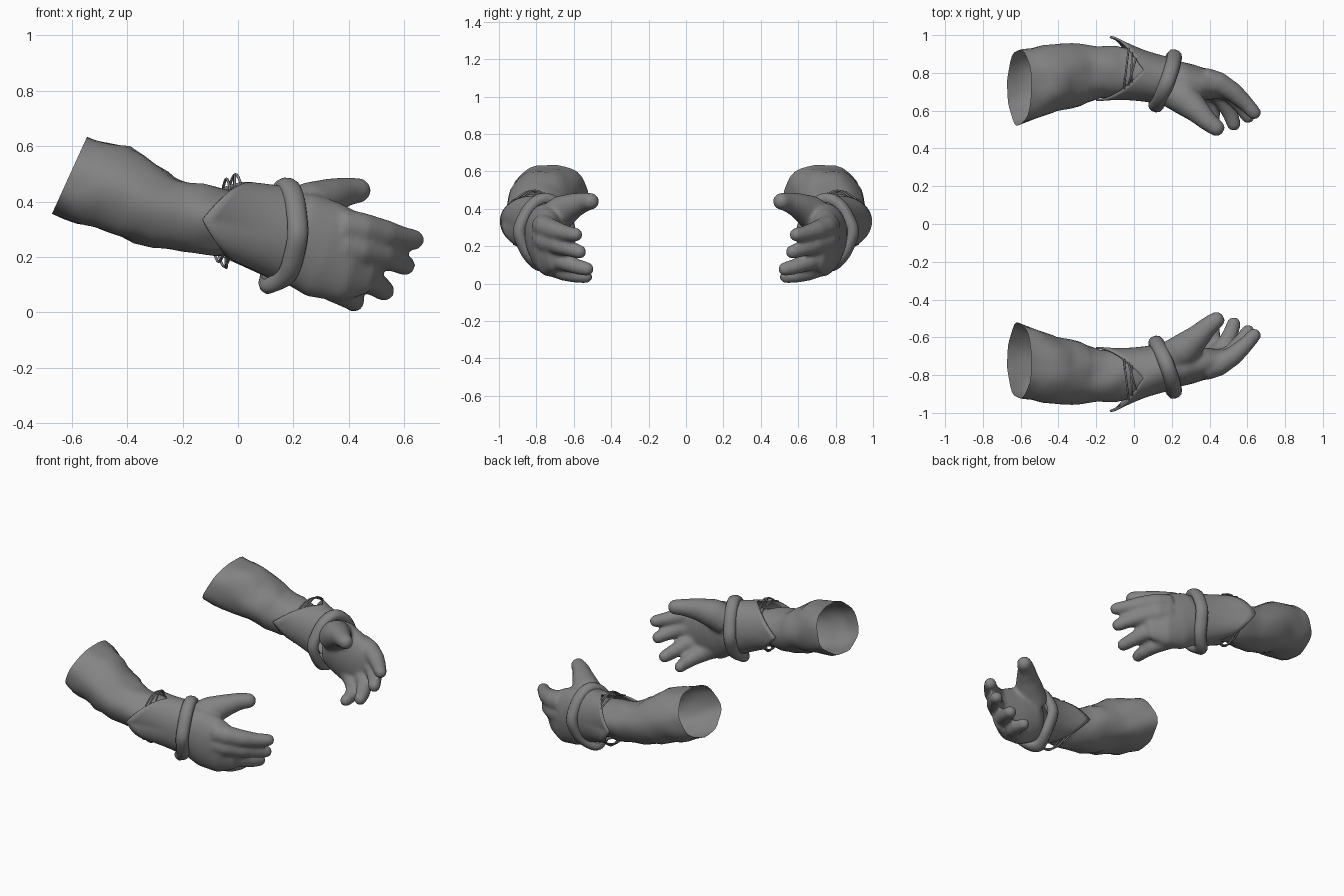
import bpy, bmesh, math
from mathutils import Vector, noise

if "Cube" in bpy.data.objects:
    bpy.data.objects.remove(bpy.data.objects["Cube"])

Z = Vector((0, 0, 1))
GREY = bpy.data.materials.new("dark_grey")
GREY.diffuse_color = (.23, .23, .23, 1)
GREY.use_nodes = True
GREY.node_tree.nodes["Principled BSDF"].inputs["Base Color"].default_value = GREY.diffuse_color


def tube(bm, pts, n=20, round_tip=False, cap=False, t0=None, wrinkle=0.0):
    """Loft ellipses along points of (x, y, z, side radius, up radius)."""
    P = [Vector(p[:3]) for p in pts]
    rows = []
    for i, p in enumerate(pts):
        t = (P[min(i + 1, len(P) - 1)] - P[max(i - 1, 0)]).normalized()
        if t0 and i < 3:
            t = t0.normalized().lerp(t, i / 3)
        rows.append((P[i], t, p[3], p[-1]))
    if round_tip:
        c, t, a, b = rows[-1]
        for k in range(1, 6):
            s = k / 5 * math.pi * 0.47
            rows.append((c + t * a * math.sin(s), t, a * math.cos(s), b * math.cos(s)))
    rings = []
    for c, t, a, b in rows:
        side = t.cross(Z).normalized()
        up = side.cross(t).normalized()
        ring = []
        for k in range(n):
            q = 2 * math.pi * k / n
            d = side * a * math.cos(q) + up * b * math.sin(q)
            co = c + d
            co += d.normalized() * noise.noise(co * 9) * wrinkle
            ring.append(bm.verts.new(co))
        rings.append(ring)
    bridge(bm, rings)
    if cap:
        bm.faces.new(rings[0])
        bm.faces.new(rings[-1][::-1])


def bridge(bm, rings, closed=False):
    n = len(rings[0])
    for i in range(len(rings) if closed else len(rings) - 1):
        A, B = rings[i], rings[(i + 1) % len(rings)]
        for k in range(n):
            m = (k + 1) % n
            bm.faces.new((A[k], A[m], B[m], B[k]))


def make(name, bm, angle=40):
    bmesh.ops.recalc_face_normals(bm, faces=bm.faces)
    me = bpy.data.meshes.new(name)
    bm.to_mesh(me)
    bm.free()
    me.materials.append(GREY)
    ob = bpy.data.objects.new(name, me)
    bpy.context.collection.objects.link(ob)
    bpy.ops.object.select_all(action='DESELECT')
    ob.select_set(True)
    bpy.context.view_layer.objects.active = ob
    bpy.ops.object.shade_smooth_by_angle(angle=math.radians(angle))
    return ob


def mirror(ob):
    m = ob.modifiers.new("mirror", 'MIRROR')
    m.use_axis = (False, True, False)
    m.use_mirror_merge = False


# Sleeve: open, wrinkled tube
keys = [(-.608, -.722, .495, .2, .157), (-.45, -.77, .445, .18, .16),
        (-.27, -.798, .358, .152, .138), (-.1, -.805, .335, .135, .118),
        (.03, -.795, .31, .112, .118), (.14, -.765, .285, .085, .12)]
pts = []
for a, b in zip(keys, keys[1:]):
    for k in range(4):
        pts.append([u + (v - u) * k / 4 for u, v in zip(a, b)])
pts.append(keys[-1])
bm = bmesh.new()
tube(bm, pts, 32, t0=Vector((.91, 0, -.415)), wrinkle=.02)
mirror(make("sleeve", bm))

# Wrist ring frame
C = Vector((.165, -.758, .28))
AX = Vector((.935, .35, -.07)).normalized()
SIDE = AX.cross(Z).normalized()
UP = SIDE.cross(AX)


def ring_point(q, a, b):
    return C + SIDE * a * math.cos(q) + UP * b * math.sin(q)


def cuff_edge(q):
    """Back edge of cuff: points at outer and inner sides, notches above and below."""
    c, s = math.cos(q), math.sin(q)
    f = abs(math.asin(max(-1, min(1, s)))) / (math.pi / 2)
    tip = -.125 if c > 0 else -.2
    notch = .05 if s > 0 else .0
    y = -.815 - (.18 if c > 0 else .165) * c
    zc = .335 if c > 0 else .35
    zc += (.325 - zc) * f
    return Vector((tip + (notch - tip) * f, y, zc + .145 * s))


# Bracer cuff
bm = bmesh.new()
N, M = 64, 8
rings = []
for i in range(M + 1):
    t = i / M
    row = []
    for k in range(N):
        q = 2 * math.pi * k / N
        a, b = cuff_edge(q), ring_point(q, .128, .175)
        p = a.lerp(b, t)
        p.y += .012 * math.sin(math.pi * t) * math.cos(q)
        row.append(bm.verts.new(p))
    rings.append(row)
bridge(bm, rings)
cuff = make("cuff", bm)
s = cuff.modifiers.new("thickness", 'SOLIDIFY')
s.thickness = .01
mirror(cuff)

# Rolled wrist band, bent back to a point below, small peaks elsewhere
bm = bmesh.new()
section = [(-.04, -.005), (-.03, .014), (-.012, .023), (.012, .023), (.03, .014),
           (.04, -.005), (.03, -.026), (-.03, -.03)]
rings = []
for k in range(64):
    q = 2 * math.pi * k / 64
    low = max(0, -math.sin(q + .1)) ** 8
    peak = .006 * abs(math.sin(q)) ** 12 + .014 * abs(math.cos(q)) ** 20
    ring = []
    for w, r in section:
        flare = .012 * low * (w < 0)
        ring.append(bm.verts.new(ring_point(q, .137 + r + peak, .177 + r + peak + flare)
                                 + AX * (w - .035 * low)))
    rings.append(ring)
bridge(bm, rings, True)
mirror(make("wrist_band", bm, 60))

# Laces across the notches
cd = bpy.data.curves.new("laces", 'CURVE')
cd.dimensions = '3D'
cd.bevel_depth = .005
cd.bevel_resolution = 2
cd.materials.append(GREY)
for mid, sgn in ((math.pi / 2, 1), (-math.pi / 2, -1)):
    for d0, d1 in ((.35, .5), (.55, .4), (.7, .65)):
        a, b = cuff_edge(mid - d0), cuff_edge(mid + d1)
        sp = cd.splines.new('POLY')
        sp.points.add(12)
        for k, p in enumerate(sp.points):
            t = k / 12
            v = a.lerp(b, t)
            v.z += sgn * .036 * math.sin(math.pi * t)
            p.co = (*v, 1)
laces = bpy.data.objects.new("laces", cd)
bpy.context.collection.objects.link(laces)
mirror(laces)

# Hand: palm, thumb and four fingers fused into one smooth skin
bm = bmesh.new()
palm = [(.155, -.762, .28, .095, .15), (.22, -.755, .268, .11, .17), (.31, -.745, .226, .098, .18),
        (.4, -.732, .2, .078, .165), (.46, -.71, .195, .05, .135)]
digits = [
    [(.2, -.71, .34, .095), (.27, -.66, .388, .088), (.34, -.595, .42, .066),
     (.395, -.54, .437, .052), (.435, -.51, .44, .046)],
    [(.37, -.765, .31, .066), (.45, -.745, .3, .06), (.53, -.695, .283, .052),
     (.595, -.635, .268, .042), (.635, -.59, .262, .038)],
    [(.37, -.765, .24, .066), (.44, -.745, .228, .061), (.52, -.685, .208, .052),
     (.575, -.615, .184, .042), (.603, -.57, .17, .038)],
    [(.36, -.75, .17, .066), (.42, -.72, .145, .06), (.475, -.655, .118, .05),
     (.512, -.58, .09, .042), (.528, -.53, .078, .038)],
    [(.3, -.74, .13, .07), (.36, -.7, .09, .06), (.4, -.645, .06, .048),
     (.418, -.58, .043, .04), (.418, -.535, .037, .036)],
]
tube(bm, palm, 28, True, True)
for d in digits:
    tube(bm, d, 18, True, True)
hand = make("hand", bm)
r = hand.modifiers.new("fuse", 'REMESH')
r.mode = 'VOXEL'
r.voxel_size = .01
r.use_smooth_shade = True
s = hand.modifiers.new("soften", 'SMOOTH')
s.factor = .5
s.iterations = 12
mirror(hand)
